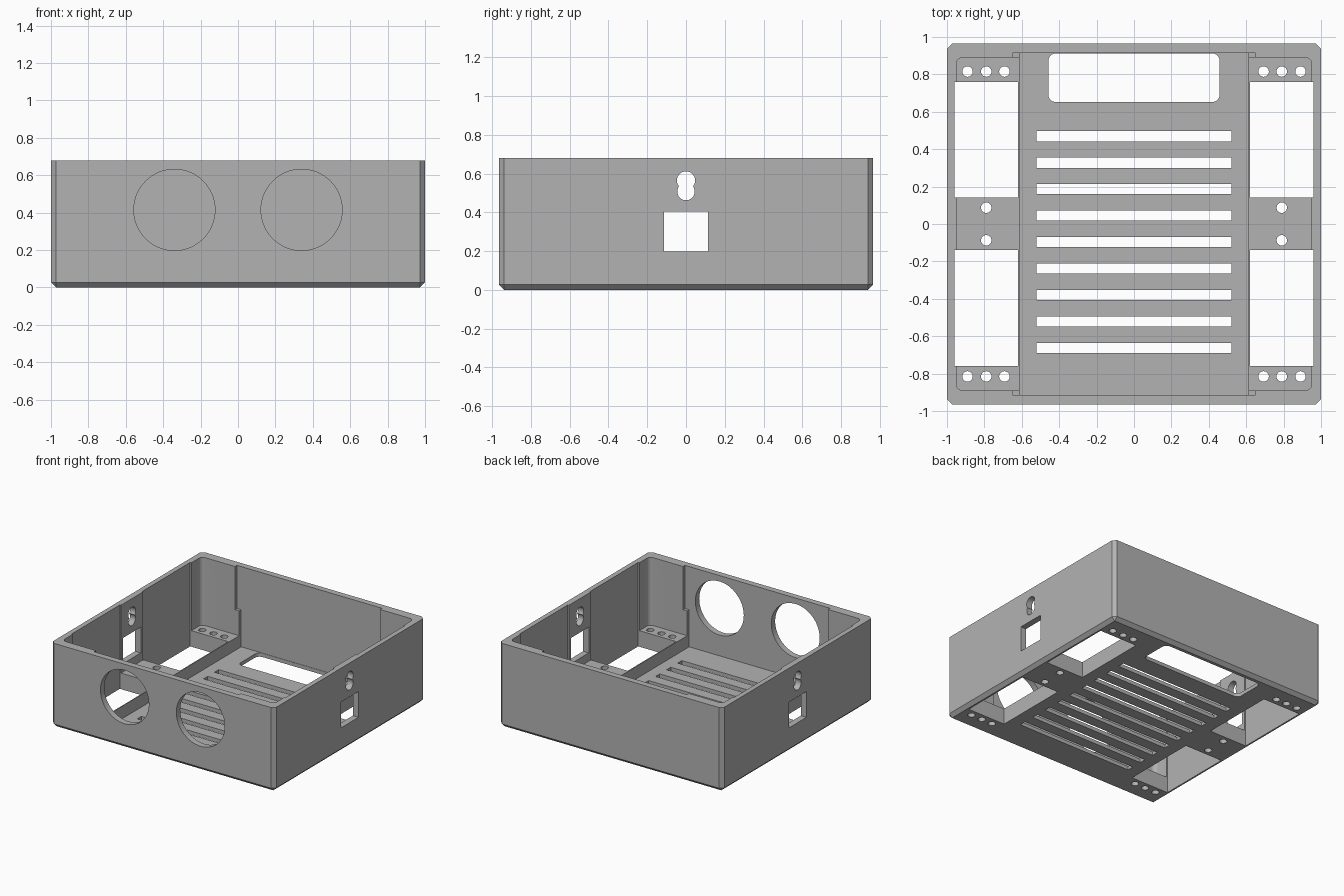
import bpy
import bmesh
from math import sin, cos, pi, radians

cube = bpy.data.objects.get("Cube")
if cube:
    bpy.data.objects.remove(cube, do_unlink=True)

W, D, H = 1.0, 0.965, 0.68      # half width, half depth, height
FLOOR, PAD = 0.03, 0.13         # top of the floor and of the raised side slabs
OVER = 0.1                      # how far cutters overshoot

grey = bpy.data.materials.new("light_grey")
grey.use_nodes = True
COLOUR = (0.45, 0.45, 0.45, 1)
grey.diffuse_color = COLOUR
grey.node_tree.nodes["Principled BSDF"].inputs["Base Color"].default_value = COLOUR


def circle(u, v, r, n=32):
    return [(u + r * cos(2 * pi * i / n), v + r * sin(2 * pi * i / n)) for i in range(n)]


def rect(u0, u1, v0, v1, r=0.0, n=6):
    """Rectangle profile with optional rounded corners."""
    if not r:
        return [(u0, v0), (u1, v0), (u1, v1), (u0, v1)]
    pts = []
    for k, (u, v) in enumerate([(u1 - r, v1 - r), (u0 + r, v1 - r),
                                (u0 + r, v0 + r), (u1 - r, v0 + r)]):
        for i in range(n + 1):
            a = (k + i / n) * pi / 2
            pts.append((u + r * cos(a), v + r * sin(a)))
    return pts


def prism(name, profile, lo, hi, axis="z"):
    """Extrude a profile from lo to hi along an axis."""
    place = {"z": lambda u, v, w: (u, v, w),
             "x": lambda u, v, w: (w, u, v),
             "y": lambda u, v, w: (u, w, v)}[axis]
    bm = bmesh.new()
    rings = [[bm.verts.new(place(u, v, w)) for u, v in profile] for w in (lo, hi)]
    n = len(profile)
    for ring in rings:
        bm.faces.new(ring)
    for i in range(n):
        j = (i + 1) % n
        bm.faces.new((rings[0][i], rings[0][j], rings[1][j], rings[1][i]))
    bmesh.ops.recalc_face_normals(bm, faces=bm.faces)
    mesh = bpy.data.meshes.new(name)
    bm.to_mesh(mesh)
    bm.free()
    obj = bpy.data.objects.new(name, mesh)
    bpy.context.collection.objects.link(obj)
    return obj


# Outer block, chamfered on its upright and bottom edges
tray = prism("enclosure_tray", rect(-W, W, -D, D), 0, H)
bm = bmesh.new()
bm.from_mesh(tray.data)
edges = [e for e in bm.edges if min(v.co.z for v in e.verts) < 0.01]
bmesh.ops.bevel(bm, geom=edges, offset=0.027, segments=1, affect='EDGES', profile=0.5)
bm.to_mesh(tray.data)
bm.free()
tray.data.materials.append(grey)
bpy.context.view_layer.objects.active = tray
tray.select_set(True)


def cut(profile, lo, hi, axis="z"):
    """Subtract a prism from the tray."""
    cutter = prism("cutter", profile, lo, hi, axis)
    cutter.hide_render = True
    cutter.data.materials.append(grey)
    mod = tray.modifiers.new("cut", 'BOOLEAN')
    mod.operation, mod.solver, mod.object = 'DIFFERENCE', 'EXACT', cutter
    bpy.ops.object.modifier_apply(modifier=mod.name)
    bpy.data.objects.remove(cutter, do_unlink=True)


TOP = H + OVER
# Main cavity above the slabs, then the deeper centre bay and its lid ledge
cut(rect(-0.95, 0.95, -0.89, 0.89, 0.035), PAD, TOP)
cut(rect(-0.612, 0.612, -0.915, 0.915), FLOOR, TOP)
cut(rect(-0.65, 0.65, -0.915, 0.915), 0.33, TOP)

# Centre floor: vent slots and rounded cable opening
for i in range(9):
    y = 0.469 - i * 0.1414
    cut(rect(-0.52, 0.52, y - 0.027, y + 0.027), -OVER, FLOOR + 0.03)
cut(rect(-0.458, 0.458, 0.652, 0.912, 0.04), -OVER, FLOOR + 0.03)

# Front round ports
for x in (-0.34, 0.34):
    cut(circle(x, 0.415, 0.217, 64), -D - OVER, -0.8, "y")

for s in (-1, 1):
    # Side pockets open through the bottom
    x0, x1 = sorted((s * 0.62, s * 0.96))
    cut(rect(x0, x1, 0.143, 0.76), -OVER, TOP)
    cut(rect(x0, x1, -0.76, -0.14), -OVER, TOP)
    # Screw holes in the end pads and crossbars
    for y in (-0.815, 0.815):
        for x in (0.693, 0.79, 0.89):
            cut(circle(s * x, y, 0.028, 24), -OVER, PAD + 0.05)
    for y in (-0.087, 0.087):
        cut(circle(s * 0.79, y, 0.028, 24), -OVER, PAD + 0.05)
    # Side wall socket window and keyhole hanger
    w0, w1 = sorted((s * 0.9, s * (W + OVER)))
    cut(rect(-0.113, 0.113, 0.197, 0.405), w0, w1, "x")
    cut(circle(0, 0.564, 0.047), w0, w1, "x")
    cut(circle(0, 0.507, 0.045), w0, w1, "x")

bpy.ops.object.shade_smooth_by_angle(angle=radians(30))
